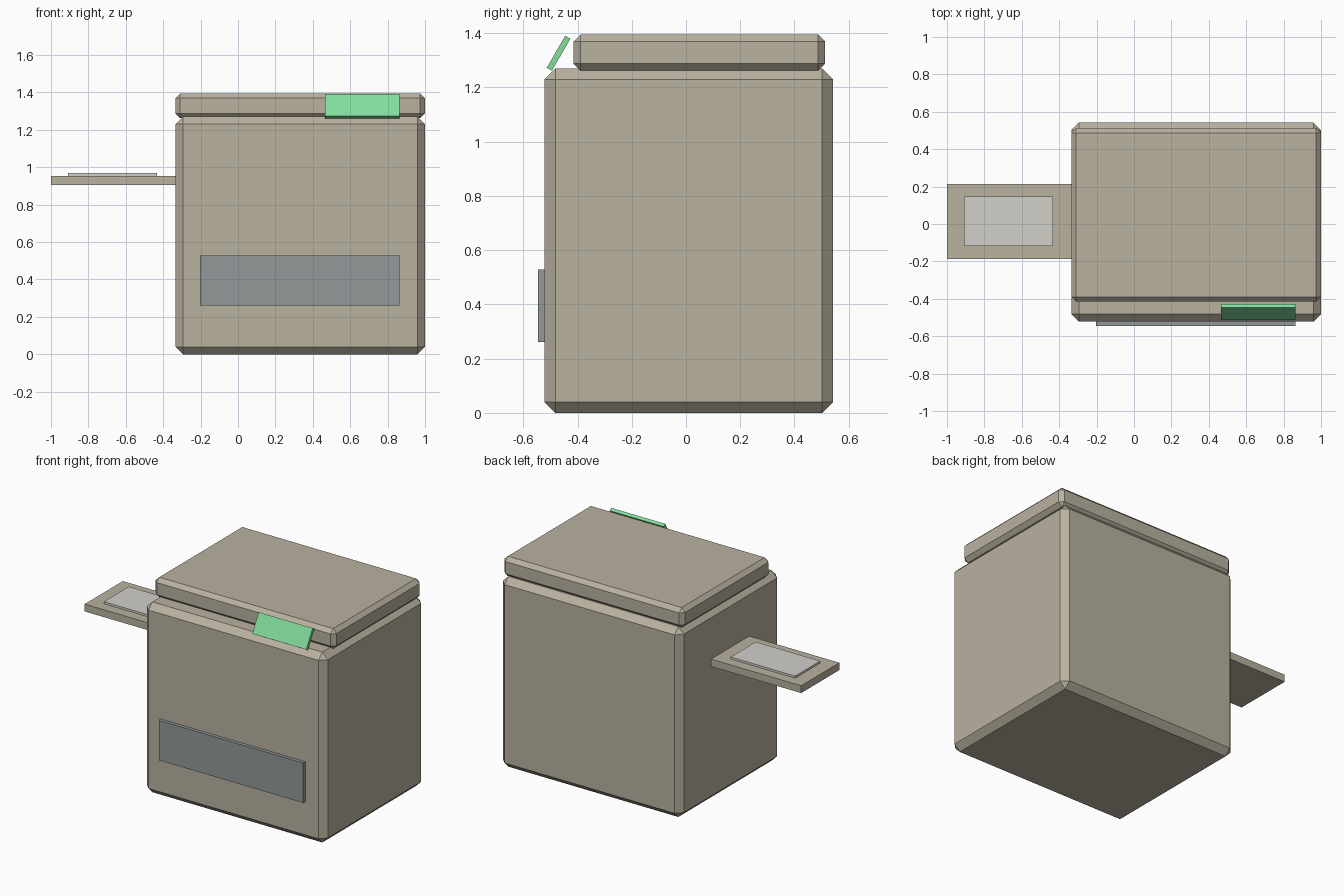
import bpy
import math

cube = bpy.data.objects.get("Cube")
if cube:
    bpy.data.objects.remove(cube, do_unlink=True)


def material(name, rgb):
    mat = bpy.data.materials.new(name)
    mat.use_nodes = True
    color = (*rgb, 1.0)
    mat.diffuse_color = color
    mat.node_tree.nodes["Principled BSDF"].inputs["Base Color"].default_value = color
    return mat


def box(name, low, high, mat, bevel=0.0, tilt=0.0):
    """Box between two corners, with optional chamfer and tilt about x."""
    center = [(a + b) / 2 for a, b in zip(low, high)]
    bpy.ops.mesh.primitive_cube_add(size=1, location=center)
    obj = bpy.context.object
    obj.name = name
    obj.scale = [b - a for a, b in zip(low, high)]
    bpy.ops.object.transform_apply(location=False, rotation=False, scale=True)
    obj.rotation_euler.x = math.radians(tilt)
    obj.data.materials.append(mat)
    if bevel:
        mod = obj.modifiers.new("Chamfer", "BEVEL")
        mod.width = bevel
        mod.segments = 1
    return obj


beige = material("beige plastic", (0.49, 0.445, 0.352))
slate = material("slate grey", (0.29, 0.314, 0.318))
white = material("paper white", (0.645, 0.63, 0.59))
green = material("mint green", (0.227, 0.716, 0.333))

# Main housing and lid
box("body", (-0.335, -0.522, 0), (1.0, 0.542, 1.27), beige, bevel=0.04)
box("lid", (-0.335, -0.415, 1.262), (1.0, 0.513, 1.395), beige, bevel=0.026)

# Front drawer panel
box("front_panel", (-0.203, -0.545, 0.262), (0.863, -0.5, 0.528), slate)

# Side tray with a sheet of paper
box("side_tray", (-1.0, -0.188, 0.905), (-0.32, 0.214, 0.954), beige)
box("paper_sheet", (-0.908, -0.118, 0.95), (-0.432, 0.146, 0.968), white)

# Tilted control panel
box("control_panel", (0.465, -0.481, 1.258), (0.863, -0.459, 1.394), green, tilt=-30)
